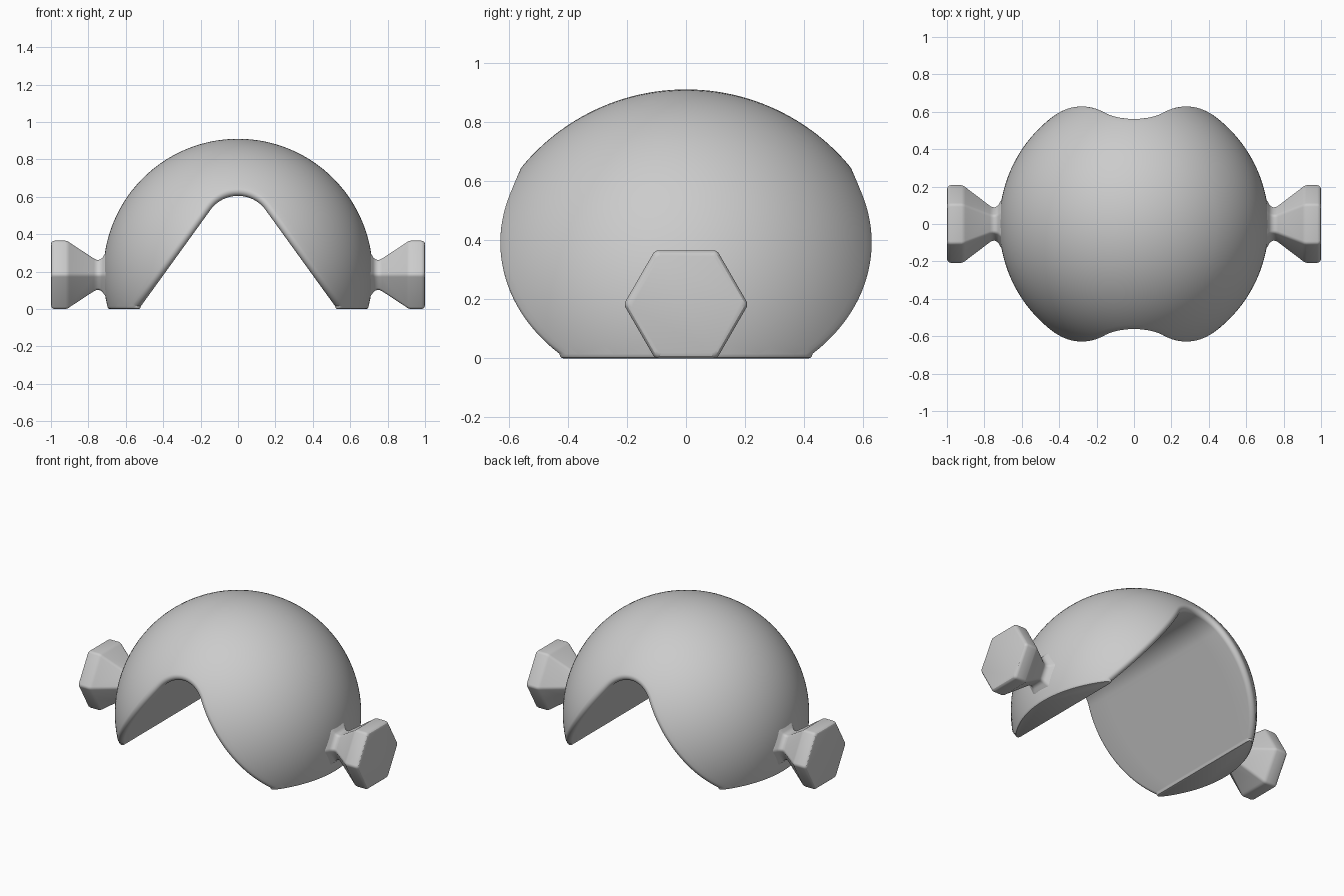
import bpy, bmesh, math
from mathutils import Vector

if "Cube" in bpy.data.objects:
    bpy.data.objects.remove(bpy.data.objects["Cube"])

grey = bpy.data.materials.new("plain grey")
grey.use_nodes = True
COLOUR = (0.6, 0.6, 0.6, 1)
grey.diffuse_color = COLOUR
grey.node_tree.nodes["Principled BSDF"].inputs["Base Color"].default_value = COLOUR


def finish(bm, name):
    bmesh.ops.recalc_face_normals(bm, faces=bm.faces[:])
    mesh = bpy.data.meshes.new(name)
    bm.to_mesh(mesh)
    bm.free()
    obj = bpy.data.objects.new(name, mesh)
    bpy.context.collection.objects.link(obj)
    mesh.materials.append(grey)
    bpy.ops.object.select_all(action="DESELECT")
    obj.select_set(True)
    bpy.context.view_layer.objects.active = obj
    bpy.ops.object.shade_smooth_by_angle(angle=math.radians(30))
    return obj


def loft(bm, rings):
    """Bridge a list of closed rings of points; returns the vertex rings."""
    rows = [[bm.verts.new(p) for p in ring] for ring in rings]
    for a, b in zip(rows, rows[1:]):
        for i in range(len(a)):
            j = (i + 1) % len(a)
            bm.faces.new((a[i], a[j], b[j], b[i]))
    return rows


# Ball and saddle notch dimensions
R, CENTRE = 0.72, Vector((0, 0, 0.19))
ARC_R, ARC_Z, FILLET = 0.182, 0.423, 0.026
NORMAL = Vector((0.811, 0, 0.586)).normalized()   # right notch wall, into the solid
DOWN = Vector((NORMAL.z, 0, -NORMAL.x))
WALL = 0.765                                      # wall length, running past the foot


def notch_stations():
    """Points and normals along the notch, foot to foot."""
    half = []
    tangent = Vector((0, 0, ARC_Z)) + NORMAL * ARC_R
    n_wall = 28
    for i in range(n_wall):
        half.append((tangent + DOWN * WALL * (1 - i / n_wall), NORMAL))
    start = math.atan2(NORMAL.z, NORMAL.x)
    n_arc = 12
    for i in range(n_arc + 1):
        a = start + (math.pi / 2 - start) * i / n_arc
        n = Vector((math.cos(a), 0, math.sin(a)))
        half.append((Vector((0, 0, ARC_Z)) + n * ARC_R, n))
    flip = lambda v: Vector((-v.x, v.y, v.z))
    return half + [(flip(p), flip(n)) for p, n in reversed(half[:-1])]


def section(p, n):
    """Closed ring: notch wall, rounded rim, then over the ball and back."""
    ball = p + n * FILLET
    y = math.sqrt((R - FILLET) ** 2 - (ball - CENTRE).length_squared)
    ball.y = y
    radial = (ball - CENTRE).normalized()
    half = [p + Vector((0, y * i / 4, 0)) for i in range(4)]
    half += [ball + (-n).slerp(radial, i / 8) * FILLET for i in range(9)]
    rel = p - CENTRE
    b = rel.dot(n)
    reach = -b + math.sqrt(b * b - rel.length_squared + R * R)
    outer = (rel + n * reach).normalized()
    half += [CENTRE + radial.slerp(outer, i / 24) * R for i in range(1, 25)]
    back = [Vector((v.x, -v.y, v.z)) for v in reversed(half[1:-1])]
    return half + back


# Ball body with notch, trimmed flat at the feet
ROUND = 0.015
bm = bmesh.new()
loft(bm, [section(p, n) for p, n in notch_stations()])
bmesh.ops.recalc_face_normals(bm, faces=bm.faces[:])
bmesh.ops.bisect_plane(bm, geom=bm.verts[:] + bm.edges[:] + bm.faces[:], dist=1e-6,
                       plane_co=(0, 0, ROUND), plane_no=(0, 0, 1), clear_inner=True)
rim = [e for e in bm.edges if e.is_boundary]
feet = bmesh.ops.edgeloop_fill(bm, edges=rim)["faces"]
bmesh.ops.recalc_face_normals(bm, faces=bm.faces[:])
# Round the bottom edge of each foot in small inset steps
STEPS = 3
for i in range(STEPS):
    a, b = (math.pi / 2 * k / STEPS for k in (i, i + 1))
    bmesh.ops.inset_individual(bm, faces=feet, use_even_offset=True,
                               thickness=0.012 * (math.cos(a) - math.cos(b)),
                               depth=ROUND * (math.sin(b) - math.sin(a)))
finish(bm, "notched_ball")


# Hexagonal knobs on both sides
KNOB_Z = 0.1825
PROFILE = [(0.70, 0.122), (0.717, 0.104), (0.724, 0.092), (0.734, 0.084),
           (0.746, 0.08), (0.758, 0.081), (0.77, 0.087), (0.892, 0.167),
           (0.902, 0.174), (0.91, 0.179), (0.922, 0.1825), (0.98, 0.1825),
           (0.99, 0.18), (0.997, 0.174), (1.0, 0.165)]


def hexagon(x, apothem, corner=0.022, steps=4):
    ring = []
    for k in range(6):
        mid = k * math.pi / 3
        reach = (apothem - corner) / math.cos(math.pi / 6)
        for i in range(steps + 1):
            a = mid + math.pi / 3 * (i / steps - 0.5)
            ring.append((x, reach * math.cos(mid) + corner * math.cos(a),
                         KNOB_Z + reach * math.sin(mid) + corner * math.sin(a)))
    return ring


for side, name in ((1, "left_knob"), (-1, "right_knob")):
    bm = bmesh.new()
    rows = loft(bm, [hexagon(side * x, r) for x, r in PROFILE])
    bm.faces.new(rows[0])
    bm.faces.new(rows[-1])
    finish(bm, name)
